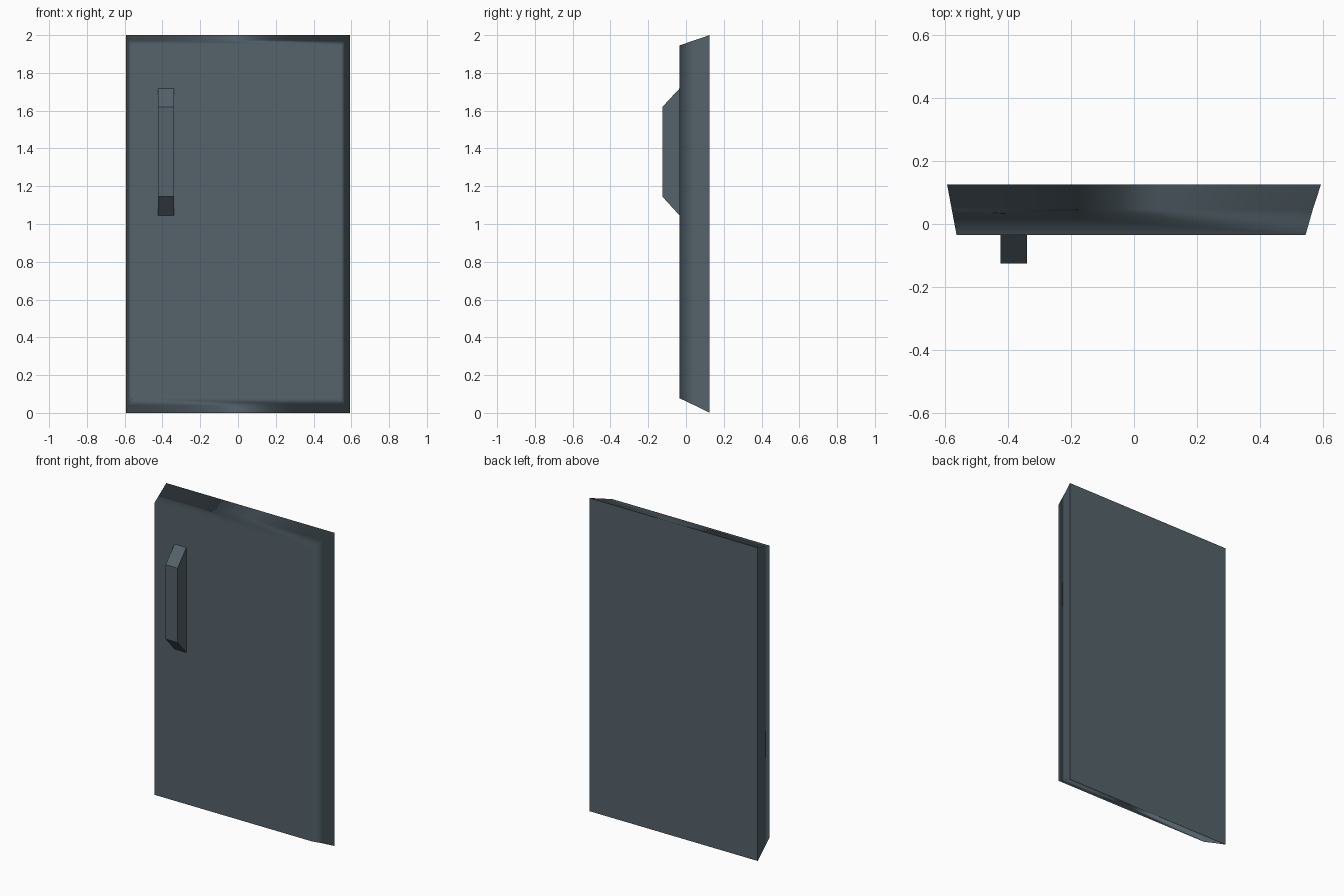
import bpy, bmesh

if "Cube" in bpy.data.objects:
    bpy.data.objects.remove(bpy.data.objects["Cube"])

# Single slate grey colour
slate = bpy.data.materials.new("slate_grey")
slate.diffuse_color = (0.089, 0.122, 0.145, 1)
slate.use_nodes = True
slate.node_tree.nodes["Principled BSDF"].inputs["Base Color"].default_value = slate.diffuse_color


def loft(name, loops):
    """Closed solid through rings of equal length, both ends capped."""
    bm = bmesh.new()
    rings = [[bm.verts.new(p) for p in loop] for loop in loops]
    n = len(rings[0])
    for a, b in zip(rings, rings[1:]):
        for i in range(n):
            j = (i + 1) % n
            bm.faces.new((a[i], a[j], b[j], b[i]))
    bm.faces.new(rings[0])
    bm.faces.new(rings[-1])
    bmesh.ops.recalc_face_normals(bm, faces=bm.faces)
    for f in bm.faces:
        f.smooth = True
    me = bpy.data.meshes.new(name)
    bm.to_mesh(me)
    bm.free()
    me.materials.append(slate)
    ob = bpy.data.objects.new(name, me)
    bpy.context.collection.objects.link(ob)
    return ob


def rect(x0, x1, z0, z1, y):
    return [(x0, y, z0), (x1, y, z0), (x1, y, z1), (x0, y, z1)]


# Tapered door slab: front, seam around the middle, back
back = rect(-0.594, 0.594, 0.0, 2.0, 0.125)
seam = rect(-0.579, 0.568, 0.04, 1.973, 0.045)
front = rect(-0.564, 0.545, 0.078, 1.945, -0.035)
door = loft("door_panel", [front, seam, back])
# Back rim is crisp, front rim shades softly into the front face
for e in door.data.edges:
    if all(door.data.vertices[v].co.y > 0.1 for v in e.vertices):
        e.use_edge_sharp = True
mod = door.modifiers.new("soft_front", "WEIGHTED_NORMAL")
mod.keep_sharp = True
mod.weight = 100

# Pull handle: trapezoid side profile (y, z) extruded across x
profile = [(-0.034, 1.045), (-0.125, 1.145), (-0.125, 1.62), (-0.034, 1.718)]
handle = loft("pull_handle", [[(x, y, z) for y, z in profile]
                              for x in (-0.424, -0.34)])
bpy.ops.object.select_all(action='DESELECT')
handle.select_set(True)
bpy.context.view_layer.objects.active = handle
bpy.ops.object.shade_smooth_by_angle(angle=0.52)
